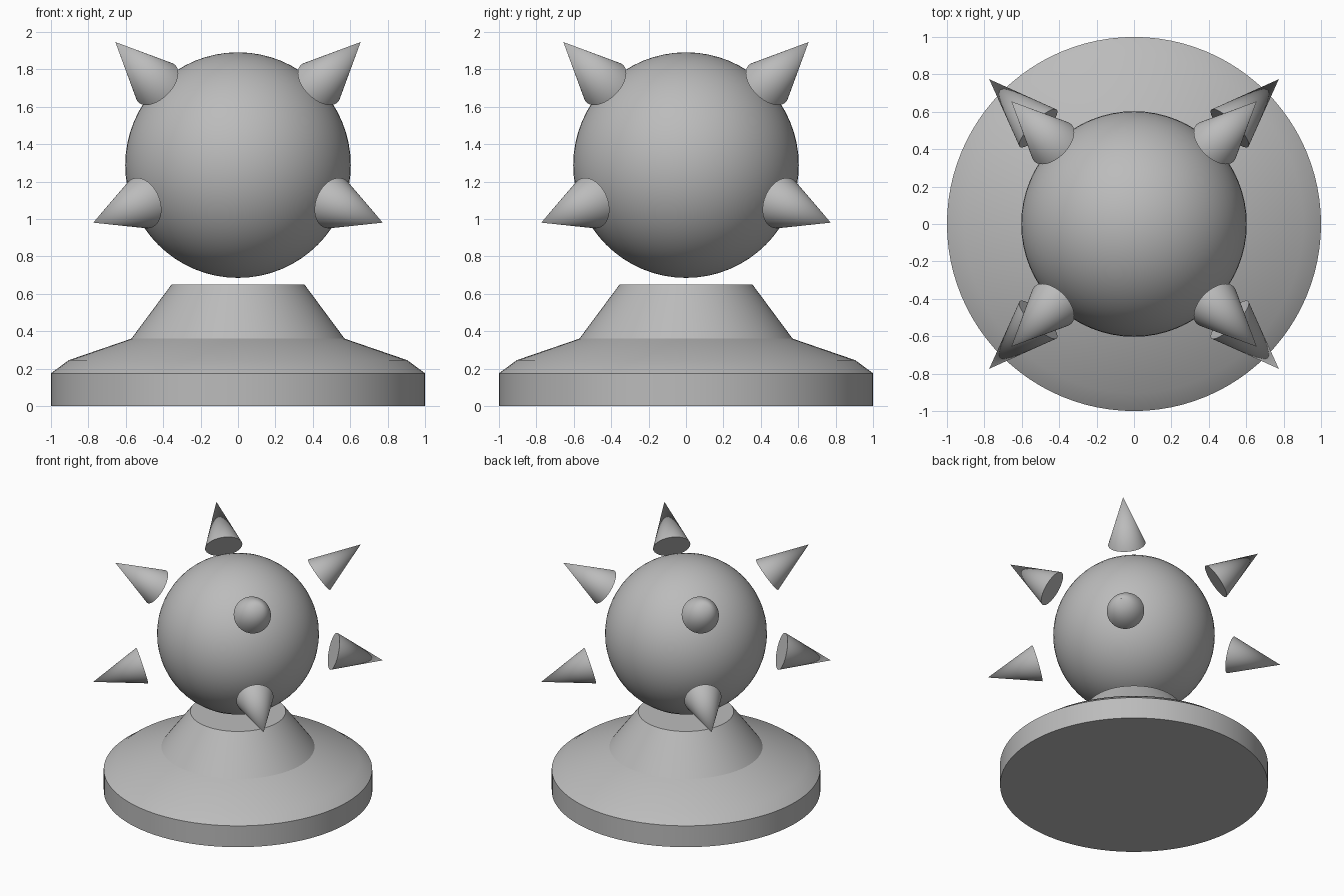
import bpy, bmesh, math
from mathutils import Vector

cube = bpy.data.objects.get("Cube")
if cube:
    bpy.data.objects.remove(cube, do_unlink=True)

GREY = (0.5, 0.5, 0.5, 1)
grey = bpy.data.materials.new("plain grey")
grey.use_nodes = True
grey.diffuse_color = GREY
grey.node_tree.nodes["Principled BSDF"].inputs["Base Color"].default_value = GREY


def finish(obj, name):
    obj.name = name
    obj.data.materials.append(grey)
    bpy.ops.object.select_all(action='DESELECT')
    obj.select_set(True)
    bpy.context.view_layer.objects.active = obj
    bpy.ops.object.shade_smooth_by_angle(angle=math.radians(30))


# Turned pedestal: rings joined by bands, capped at both ends
SIDES = 96
profile = [(1, 0), (1, 0.175), (0.905, 0.245), (0.57, 0.36), (0.355, 0.65)]
bm = bmesh.new()
rings = []
for radius, z in profile:
    angles = [math.tau * i / SIDES for i in range(SIDES)]
    rings.append([bm.verts.new((radius * math.cos(a), radius * math.sin(a), z)) for a in angles])
for low, high in zip(rings, rings[1:]):
    for i in range(SIDES):
        j = (i + 1) % SIDES
        bm.faces.new((low[i], low[j], high[j], high[i]))
bm.faces.new(rings[0][::-1])
bm.faces.new(rings[-1])
mesh = bpy.data.meshes.new("pedestal")
bm.to_mesh(mesh)
bm.free()
pedestal = bpy.data.objects.new("pedestal", mesh)
bpy.context.collection.objects.link(pedestal)
finish(pedestal, "pedestal")

# Floating ball
CENTRE = Vector((0, 0, 1.288))
bpy.ops.mesh.primitive_uv_sphere_add(segments=64, ring_count=32, radius=0.603, location=CENTRE)
finish(bpy.context.object, "ball")

# Two rings of four spikes hovering around the ball, pointing outward
INNER, OUTER = 0.752, 1.137
for level, across, up in (("upper", 0.655, 0.657), ("lower", 0.775, -0.308)):
    for side, sx in (("left", 1), ("right", -1)):
        for end, sy in (("front", -1), ("back", 1)):
            direction = Vector((sx * across, sy * across, up)).normalized()
            bpy.ops.mesh.primitive_cone_add(
                vertices=48, radius1=0.14, radius2=0, depth=OUTER - INNER,
                location=CENTRE + direction * (INNER + OUTER) / 2,
                rotation=direction.to_track_quat('Z', 'Y').to_euler())
            finish(bpy.context.object, f"{level}_{end}_{side}_spike")
